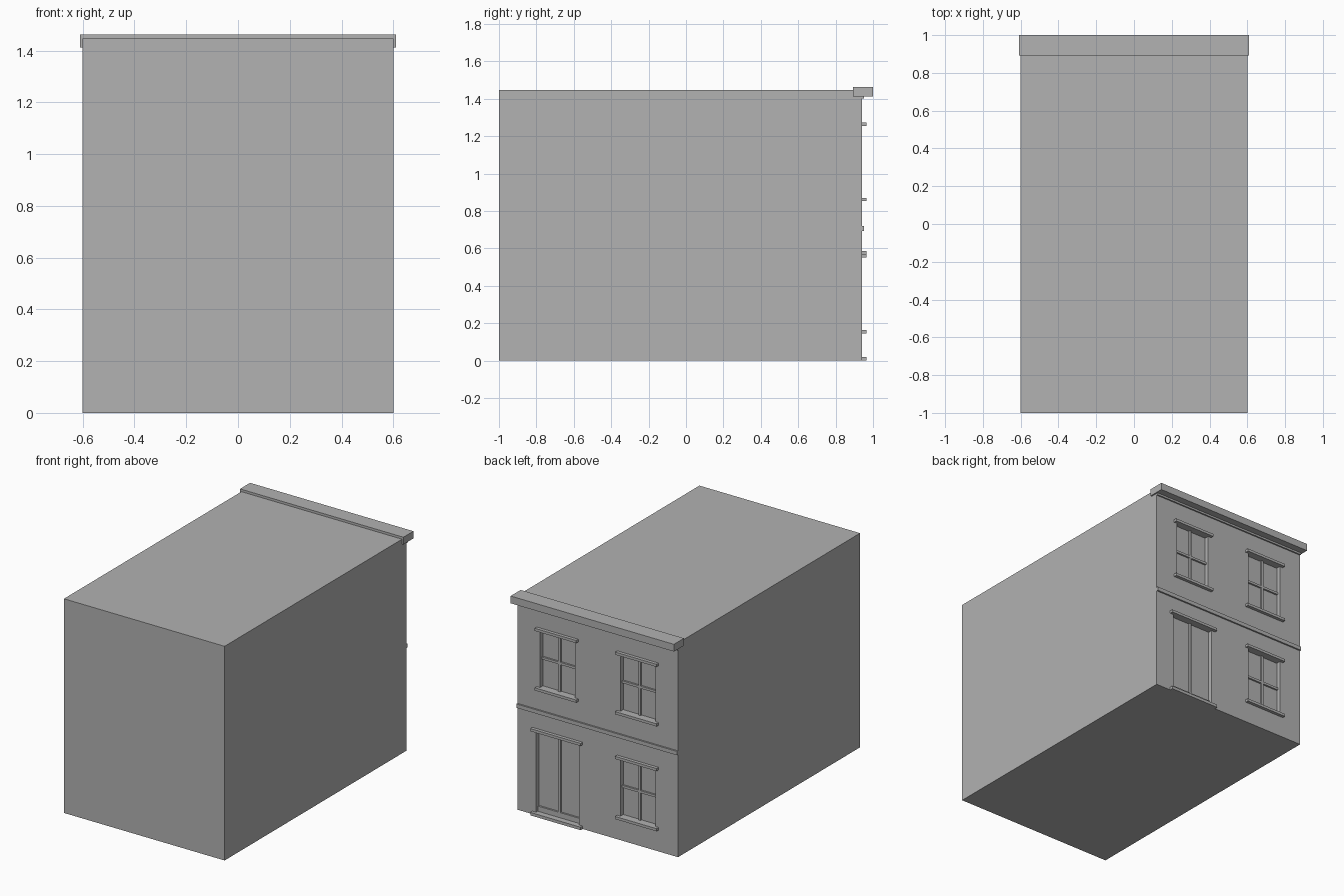
import bpy, bmesh

if "Cube" in bpy.data.objects:
    bpy.data.objects.remove(bpy.data.objects["Cube"])

stone = bpy.data.materials.new("plain grey")
stone.diffuse_color = (0.445, 0.445, 0.445, 1)
stone.use_nodes = True
stone.node_tree.nodes["Principled BSDF"].inputs["Base Color"].default_value = stone.diffuse_color

WALL = 0.942     # facade plane, facing +y
DEPTH = 0.03     # how far openings are set back


def boxes(name, ranges):
    """One object made of boxes given as (x0, x1, y0, y1, z0, z1)."""
    bm = bmesh.new()
    for x0, x1, y0, y1, z0, z1 in ranges:
        verts = bmesh.ops.create_cube(bm, size=1)["verts"]
        for v in verts:
            v.co = (x1 if v.co.x > 0 else x0,
                    y1 if v.co.y > 0 else y0,
                    z1 if v.co.z > 0 else z0)
    mesh = bpy.data.meshes.new(name)
    bm.to_mesh(mesh)
    bm.free()
    mesh.materials.append(stone)
    obj = bpy.data.objects.new(name, mesh)
    bpy.context.collection.objects.link(obj)
    return obj


# Openings: name, centre x, half width, bottom z, top z
windows = [("ground_window", -0.3, 0.13, 0.162, 0.55),
           ("upper_window_left", -0.3, 0.13, 0.87, 1.254),
           ("upper_window_right", 0.3, 0.13, 0.87, 1.254)]
door = ("door", 0.3, 0.16, 0.02, 0.568)

# Main block with recessed openings
body = boxes("building_body", [(-0.6, 0.6, -1, WALL, 0, 1.446)])
cutter = boxes("opening_cutter", [(c - h, c + h, WALL - DEPTH, WALL + 0.1, z0, z1)
                                  for _, c, h, z0, z1 in windows + [door]])
cutter.hide_render = True
cutter.hide_viewport = True
cut = body.modifiers.new("openings", "BOOLEAN")
cut.operation = "DIFFERENCE"
cut.solver = "EXACT"
cut.object = cutter

# Cornice, frieze strip and string course
boxes("cornice", [(-0.61, 0.61, 0.893, 1.0, 1.413, 1.462)])
boxes("frieze_strip", [(-0.6, 0.6, WALL - 0.01, 0.952, 1.4, 1.415)])
boxes("string_course", [(-0.6, 0.6, WALL - 0.01, 0.953, 0.692, 0.718)])

# Window bars, sills and lintels
back = WALL - DEPTH - 0.005
bar = WALL - DEPTH + 0.012
for name, c, h, z0, z1 in windows:
    mid = (z0 + z1) / 2
    boxes(name + "_bars", [(c - 0.008, c + 0.008, back, bar, z0, z1),
                           (c - h, c + h, back, bar, mid - 0.008, mid + 0.008)])
    boxes(name + "_sill", [(c - 0.155, c + 0.155, WALL - 0.005, 0.964, z0 - 0.018, z0)])
    boxes(name + "_lintel", [(c - 0.155, c + 0.155, WALL - 0.005, 0.964, z1, z1 + 0.018)])

# Door centre post, bottom rail, step and lintel
_, c, h, z0, z1 = door
boxes("door_bars", [(c - 0.008, c + 0.008, back, bar, z0, z1),
                    (c - h, c + h, back, bar, z0, 0.055)])
boxes("door_step", [(c - 0.188, c + 0.188, WALL - 0.005, 0.964, 0, z0)])
boxes("door_lintel", [(c - 0.188, c + 0.188, WALL - 0.005, 0.964, z1, z1 + 0.018)])
